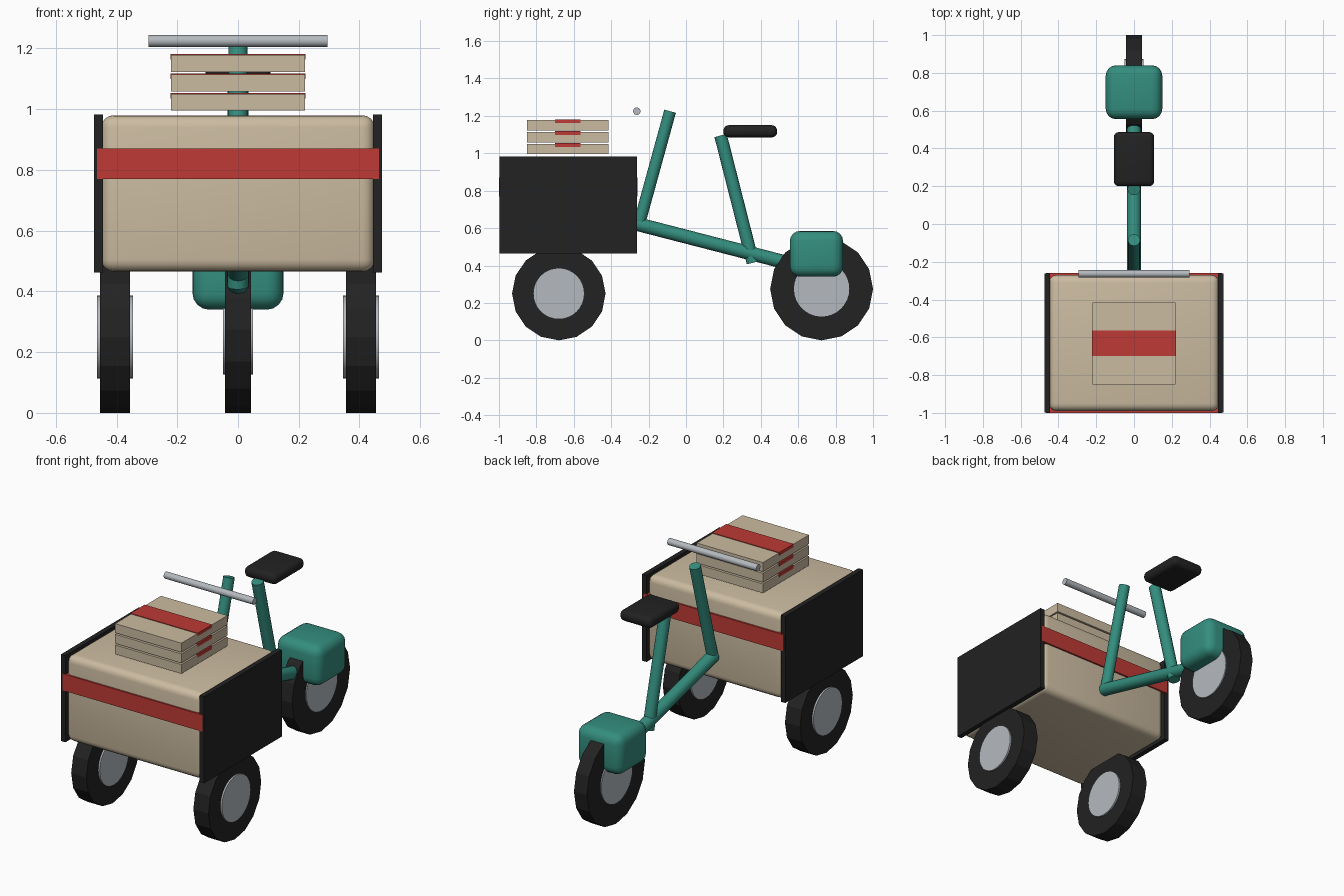
import bpy, math
from mathutils import Vector

default = bpy.data.objects.get("Cube")
if default:
    bpy.data.objects.remove(default, do_unlink=True)


def material(name, r, g, b):
    m = bpy.data.materials.new(name)
    m.use_nodes = True
    m.diffuse_color = (r, g, b, 1)
    m.node_tree.nodes["Principled BSDF"].inputs["Base Color"].default_value = (r, g, b, 1)
    return m


TAN = material("cardboard tan", 0.60, 0.50, 0.355)
RED = material("stripe red", 0.515, 0.042, 0.035)
TEAL = material("frame teal", 0.034, 0.27, 0.21)
BLACK = material("rubber black", 0.016, 0.016, 0.016)
GREY = material("metal grey", 0.46, 0.49, 0.52)


def finish(name, mat, smooth=False):
    ob = bpy.context.object
    ob.name = ob.data.name = name
    ob.data.materials.append(mat)
    if smooth:
        bpy.ops.object.shade_smooth_by_angle(angle=math.radians(35))
    return ob


def box(name, mat, low, high, bevel=0):
    """Box between two corners, with optional rounded edges."""
    low, high = Vector(low), Vector(high)
    bpy.ops.mesh.primitive_cube_add(size=1, location=(low + high) / 2)
    ob = bpy.context.object
    ob.scale = high - low
    bpy.ops.object.transform_apply(location=False, rotation=False, scale=True)
    if bevel:
        mod = ob.modifiers.new("rounding", "BEVEL")
        mod.width, mod.segments = bevel, 4
        bpy.ops.object.modifier_apply(modifier=mod.name)
    return finish(name, mat, bool(bevel))


def tube(name, mat, start, end, radius, sides=16, smooth=True):
    """Capped cylinder running from start to end."""
    start, end = Vector(start), Vector(end)
    axis = end - start
    bpy.ops.mesh.primitive_cylinder_add(vertices=sides, radius=radius, depth=axis.length,
                                        location=(start + end) / 2)
    bpy.context.object.rotation_euler = axis.to_track_quat("Z", "Y").to_euler()
    return finish(name, mat, smooth)


def wheel(name, x, y, radius, half_width, hub_radius, hub_half):
    tube(name + "_tyre", BLACK, (x - half_width, y, radius), (x + half_width, y, radius),
         radius, 16, False)
    tube(name + "_hub", GREY, (x - hub_half, y, radius), (x + hub_half, y, radius),
         hub_radius, 32)


# Cargo box with stripe and side panels
box("cargo_box", TAN, (-0.45, -0.99, 0.465), (0.45, -0.27, 0.98), 0.04)
box("cargo_stripe", RED, (-0.465, -1, 0.77), (0.465, -0.26, 0.87))
for side, s in (("left", 1), ("right", -1)):
    box(side + "_panel", BLACK, (s * 0.46 - 0.015, -0.998, 0.463),
        (s * 0.46 + 0.015, -0.262, 0.982))
    wheel(side + "_front_wheel", s * 0.405, -0.68, 0.25, 0.05, 0.137, 0.06)

# Stack of flat parcels, each with a stripe
for i in range(3):
    z = 0.995 + 0.064 * i
    box(f"parcel_{i + 1}", TAN, (-0.22, -0.85, z), (0.22, -0.415, z + 0.055))
    box(f"parcel_stripe_{i + 1}", RED, (-0.223, -0.70, z + 0.04), (0.223, -0.565, z + 0.059))

# Rear wheel and its housing
wheel("rear_wheel", 0, 0.725, 0.275, 0.043, 0.148, 0.05)
box("rear_housing", TEAL, (-0.15, 0.555, 0.34), (0.15, 0.84, 0.585), 0.055)

# Frame tubes, handlebar and saddle
tube("main_tube", TEAL, (0, -0.262, 0.622), (0, 0.56, 0.41), 0.037)
tube("steering_tube", TEAL, (0, -0.25, 0.625), (0, -0.085, 1.225), 0.032)
tube("seat_tube", TEAL, (0, 0.358, 0.415), (0, 0.185, 1.095), 0.034)
tube("handlebar", GREY, (-0.295, -0.263, 1.225), (0.295, -0.263, 1.225), 0.02)
box("saddle", BLACK, (-0.107, 0.2, 1.085), (0.107, 0.487, 1.15), 0.028)
